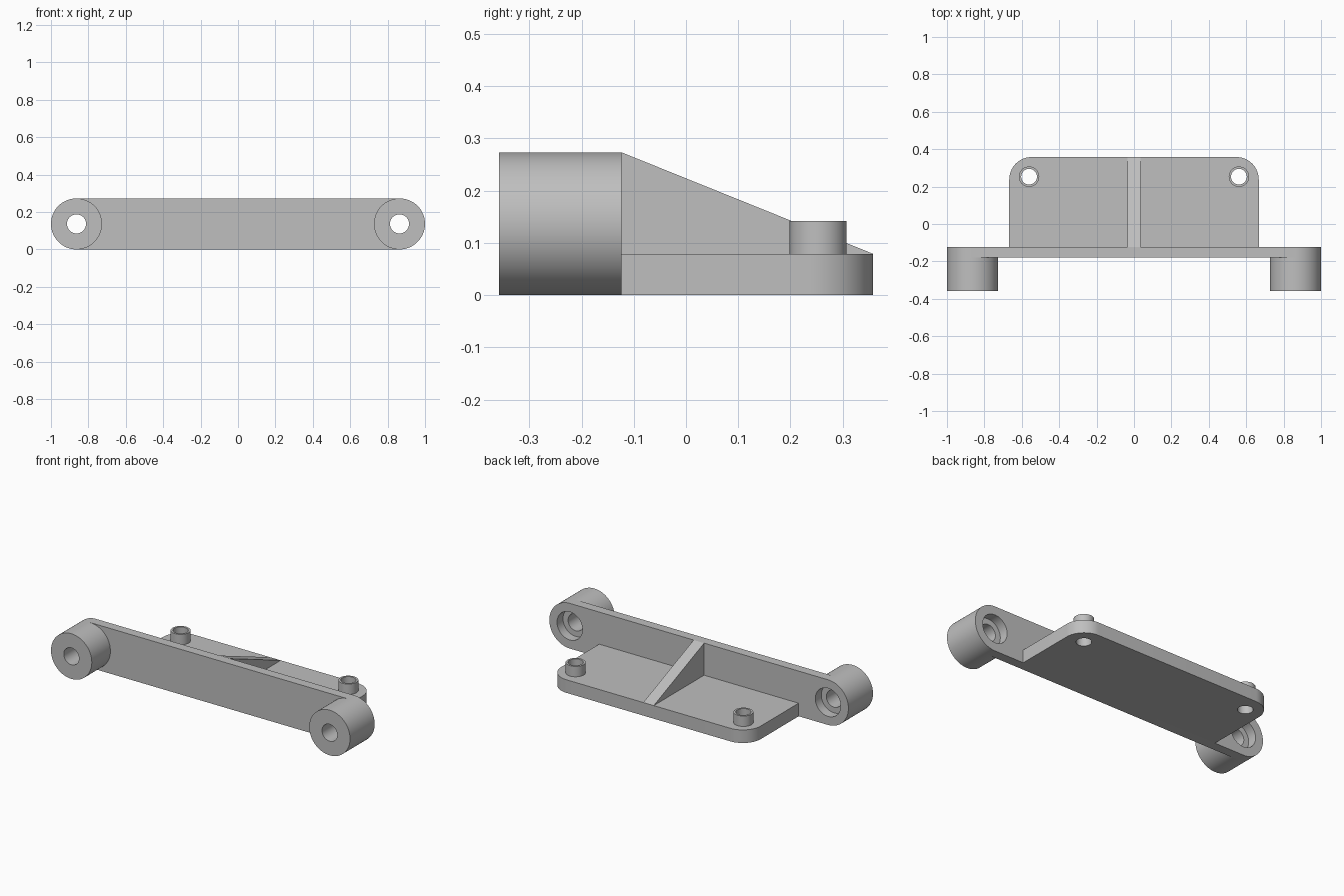
import bpy, bmesh
from math import sin, cos, pi, radians
from mathutils import Vector

default = bpy.data.objects.get("Cube")
if default:
    bpy.data.objects.remove(default)

grey = bpy.data.materials.new("plain grey")
grey.use_nodes = True
colour = (0.52, 0.52, 0.52, 1)
grey.diffuse_color = colour
grey.node_tree.nodes["Principled BSDF"].inputs["Base Color"].default_value = colour

# Orientation of a profile: (u, v, depth) to model axes
AXES = {
    "x": lambda u, v, w: Vector((w, u, v)),
    "y": lambda u, v, w: Vector((u, w, v)),
    "z": lambda u, v, w: Vector((u, v, w)),
}


def arc(cu, cv, r, start, end, steps):
    angles = [radians(start + (end - start) * i / steps) for i in range(steps + 1)]
    return [(cu + r * cos(a), cv + r * sin(a)) for a in angles]


def circle(cu, cv, r, steps=64):
    return arc(cu, cv, r, 0, 360, steps)[:-1]


def extrude(name, axis, loops, start, end):
    """Fill an outline (first loop) with holes (other loops) and extrude it."""
    place = AXES[axis]
    bm = bmesh.new()
    edges = []
    for loop in loops:
        verts = [bm.verts.new(place(u, v, start)) for u, v in loop]
        edges += [bm.edges.new((verts[i - 1], verts[i])) for i in range(len(verts))]
    bmesh.ops.triangle_fill(bm, edges=edges, use_beauty=True)
    out = bmesh.ops.extrude_face_region(bm, geom=bm.faces[:], use_keep_orig=True)
    moved = [g for g in out["geom"] if isinstance(g, bmesh.types.BMVert)]
    bmesh.ops.translate(bm, verts=moved, vec=place(0, 0, end - start))
    bmesh.ops.recalc_face_normals(bm, faces=bm.faces[:])
    mesh = bpy.data.meshes.new(name)
    bm.to_mesh(mesh)
    bm.free()
    mesh.materials.append(grey)
    obj = bpy.data.objects.new(name, mesh)
    bpy.context.collection.objects.link(obj)
    bpy.ops.object.select_all(action="DESELECT")
    obj.select_set(True)
    bpy.context.view_layer.objects.active = obj
    bpy.ops.object.shade_smooth_by_angle(angle=radians(30))
    return obj


# Main dimensions
R = 0.1365                # boss radius, half the wall height
BOSS_X = 1 - R
FRONT, WALL, BACK, REAR = -0.358, -0.18, -0.123, 0.358
BASE_TOP, BASE_X, CORNER = 0.079, 0.667, 0.12
PEG_X, PEG_Y = 0.561, 0.253

# Round-ended wall with a counterbore at each end
outline = arc(BOSS_X, R, R, -90, 90, 32) + arc(-BOSS_X, R, R, 90, 270, 32)
bores = [circle(s * BOSS_X, R, 0.085) for s in (-1, 1)]
extrude("front_wall", "y", [outline] + bores, WALL, BACK)

# Base plate with rounded rear corners and through holes
plate = [(-BASE_X, BACK), (BASE_X, BACK)]
plate += arc(BASE_X - CORNER, REAR - CORNER, CORNER, 0, 90, 16)
plate += arc(CORNER - BASE_X, REAR - CORNER, CORNER, 90, 180, 16)
holes = [circle(s * PEG_X, PEG_Y, 0.042) for s in (-1, 1)]
extrude("base_plate", "z", [plate] + holes, 0, BASE_TOP)

# Screw bosses and hollow pegs on both sides
for side, s in (("left", 1), ("right", -1)):
    extrude(side + "_boss", "y",
            [circle(s * BOSS_X, R, R), circle(s * BOSS_X, R, 0.051)], FRONT, WALL)
    extrude(side + "_peg", "z",
            [circle(s * PEG_X, PEG_Y, 0.0545), circle(s * PEG_X, PEG_Y, 0.042)],
            BASE_TOP, 0.142)

# Triangular stiffening rib
extrude("centre_rib", "x", [[(BACK, BASE_TOP), (REAR, BASE_TOP), (BACK, 2 * R)]],
        -0.035, 0.035)
